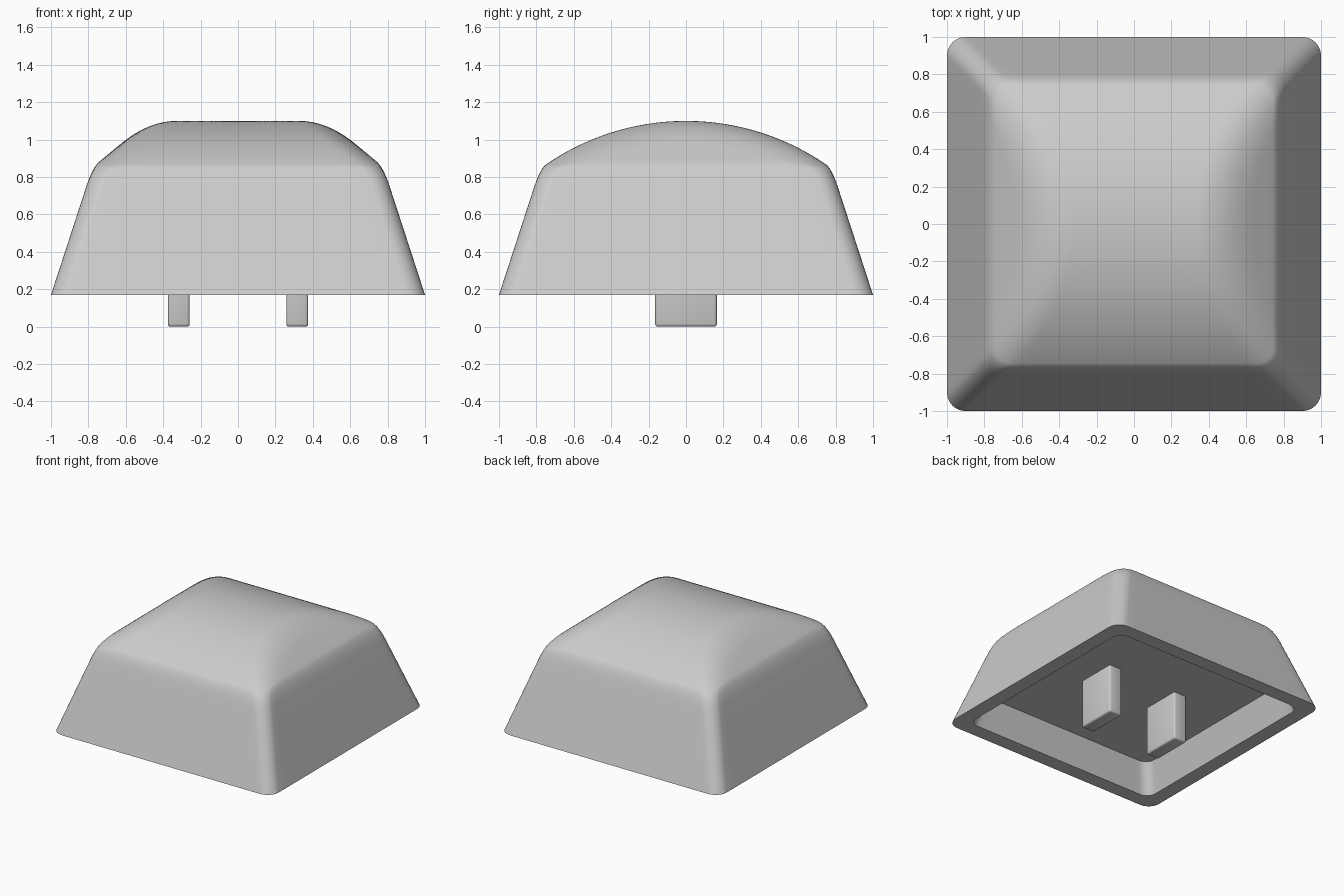
import bpy, bmesh, math
from mathutils import Vector

cube = bpy.data.objects.get("Cube")
if cube:
    bpy.data.objects.remove(cube, do_unlink=True)

BASE_Z, TOP_Z, CEILING_Z = 0.17, 1.10, 0.40
WALL_SLOPE = 3.07      # rise per unit of inward taper
DOME_RADIUS = 1.32

grey = bpy.data.materials.new("light grey plastic")
grey.use_nodes = True
colour = (0.6, 0.6, 0.6, 1)
grey.diffuse_color = colour
grey.node_tree.nodes["Principled BSDF"].inputs["Base Color"].default_value = colour


def finish(name, bm):
    bmesh.ops.recalc_face_normals(bm, faces=bm.faces)
    mesh = bpy.data.meshes.new(name)
    bm.to_mesh(mesh)
    bm.free()
    obj = bpy.data.objects.new(name, mesh)
    bpy.context.collection.objects.link(obj)
    mesh.materials.append(grey)
    bpy.ops.object.select_all(action='DESELECT')
    obj.select_set(True)
    bpy.context.view_layer.objects.active = obj
    bpy.ops.object.shade_smooth_by_angle(angle=math.radians(35))
    return obj


def rounded_square(half, radius, side_steps=24, arc_steps=8):
    """Outline points, counter-clockwise, with evenly divided straight sides."""
    points = []
    c = half - radius
    for quarter in range(4):
        turn = quarter * math.pi / 2
        local = [(half, -c + 2 * c * i / side_steps) for i in range(side_steps)]
        for i in range(arc_steps):
            a = math.pi / 2 * i / arc_steps
            local.append((c + radius * math.cos(a), c + radius * math.sin(a)))
        for x, y in local:
            points.append((x * math.cos(turn) - y * math.sin(turn),
                           x * math.sin(turn) + y * math.cos(turn)))
    return points


def soft_min(a, b, blend):
    return min(a, b) - max(blend - abs(a - b), 0) ** 2 / (4 * blend)


def crown_height(x, y):
    """Barrel dome along y, blended into sloping left and right shoulders."""
    dome = TOP_Z - DOME_RADIUS + math.sqrt(DOME_RADIUS ** 2 - y * y)
    shoulder = 1.0 - 0.83 * (abs(x) - 0.60)
    return soft_min(dome, shoulder, 0.125)


def outer_ring(half):
    wall = BASE_Z + (1 - half) * WALL_SLOPE
    radius = 0.10 * min(1, half / 0.76)
    return [(x, y, soft_min(crown_height(x, y), wall, 0.08))
            for x, y in rounded_square(half, radius)]


def flat_ring(half, radius, z):
    return [(x, y, z) for x, y in rounded_square(half, radius)]


# Cap shell: ceiling, inner wall, rim, outer wall, soft edge and crown
rings = [flat_ring(0.80, 0.08, CEILING_Z), flat_ring(0.88, 0.08, BASE_Z)]
rings += [outer_ring(1 - 0.19 * i / 4) for i in range(5)]
rings += [outer_ring(0.81 - 0.006 * i) for i in range(1, 12)]
rings += [outer_ring(0.744 * (1 - i / 30)) for i in range(1, 30)]

bm = bmesh.new()
loops = [[bm.verts.new(p) for p in ring] for ring in rings]
count = len(loops[0])
for low, high in zip(loops, loops[1:]):
    for i in range(count):
        j = (i + 1) % count
        bm.faces.new((low[i], low[j], high[j], high[i]))
bm.faces.new(loops[0])
peak = bm.verts.new((0, 0, TOP_Z))
for i in range(count):
    bm.faces.new((loops[-1][i], loops[-1][(i + 1) % count], peak))
finish("cap_shell", bm)

# Two mounting prongs hanging from the ceiling
for name, side in (("left_prong", 1), ("right_prong", -1)):
    bm = bmesh.new()
    bmesh.ops.create_cube(bm, size=1)
    bmesh.ops.scale(bm, vec=(0.117, 0.33, CEILING_Z + 0.02), verts=bm.verts)
    bmesh.ops.translate(bm, vec=Vector((side * 0.317, 0, (CEILING_Z + 0.02) / 2)),
                        verts=bm.verts)
    bmesh.ops.bevel(bm, geom=bm.edges[:], offset=0.015, segments=3,
                    profile=0.5, affect='EDGES')
    finish(name, bm)
